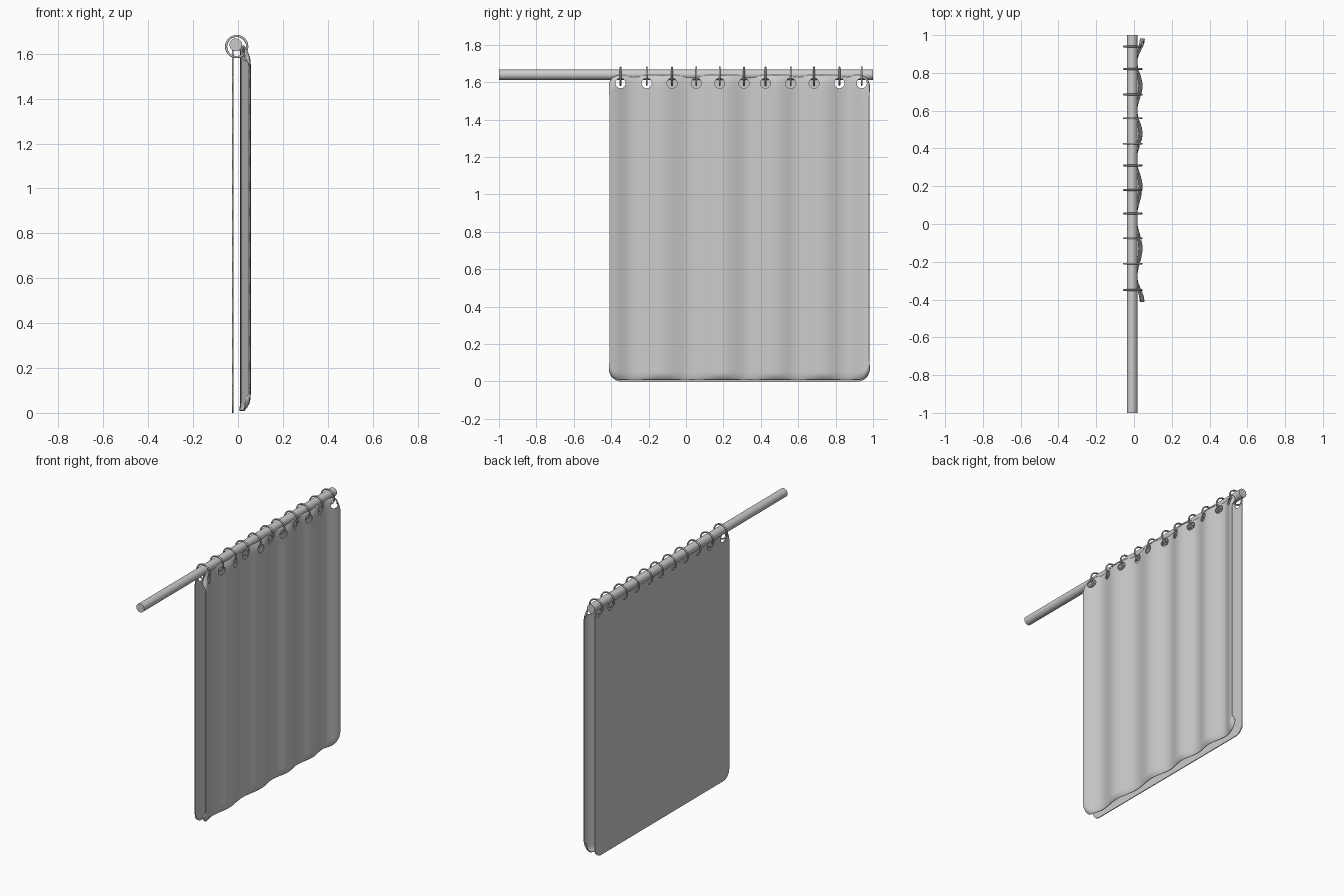
import bpy, math

if "Cube" in bpy.data.objects:
    bpy.data.objects.remove(bpy.data.objects["Cube"])

RINGS = [-0.35, -0.21, -0.075, 0.055, 0.18, 0.31, 0.425, 0.56, 0.685, 0.82, 0.94]
Y0, Y1 = -0.41, 0.98
ROD_X, ROD_Z = -0.01, 1.64


def smooth(ob):
    bpy.ops.object.select_all(action='DESELECT')
    ob.select_set(True)
    bpy.context.view_layer.objects.active = ob
    bpy.ops.object.shade_smooth_by_angle(angle=math.radians(40))


# Fold profile: (y, x) crests and troughs joined by cosine easing
FOLDS = [(-0.41, 0.052), (-0.28, 0.015), (-0.13, 0.042), (0.03, 0.012), (0.20, 0.042),
         (0.34, 0.012), (0.48, 0.042), (0.60, 0.015), (0.73, 0.042), (0.86, 0.015), (0.98, 0.054)]


def fold_x(y):
    for (a, xa), (b, xb) in zip(FOLDS, FOLDS[1:]):
        if y <= b + 1e-6:
            t = (y - a) / (b - a)
            return xa + (xb - xa) * (0.5 - 0.5 * math.cos(math.pi * t))
    return FOLDS[-1][1]


# Rounded rectangular cloth, with x given by a function of y and z
def cloth(name, z0, z1, r, thick, x_at, holes):
    n, mid = 8, 80
    corner = [r * (1 - math.cos(i / n * math.pi / 2)) for i in range(n)]
    ys = [Y0 + c for c in corner]
    ys += [Y0 + r + (Y1 - Y0 - 2 * r) * i / mid for i in range(mid + 1)]
    ys += [Y1 - c for c in reversed(corner)]
    ends = [0, 0.005, 0.012, 0.022, 0.035, 0.05, 0.07]
    verts, faces = [], []
    for y in ys:
        d = max(0, r - min(y - Y0, Y1 - y))
        inset = r - math.sqrt(max(0, r * r - d * d))
        lo, hi = z0 + inset, z1 - inset
        zs = [lo + e for e in ends]
        zs += [lo + 0.07 + (hi - lo - 0.14) * i / 12 for i in range(1, 12)]
        zs += [hi - e for e in reversed(ends)]
        verts += [(x_at(y, z - lo, hi - z), y, z) for z in zs]
    rows = len(zs)
    for i in range(len(ys) - 1):
        for j in range(rows - 1):
            a = i * rows + j
            faces.append((a, a + rows, a + rows + 1, a + 1))
    me = bpy.data.meshes.new(name)
    me.from_pydata(verts, [], faces)
    ob = bpy.data.objects.new(name, me)
    bpy.context.collection.objects.link(ob)
    smooth(ob)
    m = ob.modifiers.new("thickness", 'SOLIDIFY')
    m.thickness, m.offset = thick, 0
    # Eyelets for the rings
    parts = []
    for y in holes:
        bpy.ops.mesh.primitive_cylinder_add(vertices=24, radius=0.027, depth=0.3,
                                            location=(0, y, 1.594), rotation=(0, math.pi / 2, 0))
        parts.append(bpy.context.object)
    bpy.ops.object.select_all(action='DESELECT')
    for p in parts:
        p.select_set(True)
    bpy.context.view_layer.objects.active = parts[0]
    bpy.ops.object.join()
    cutter = parts[0]
    cutter.name = name + "_eyelet_cutter"
    cutter.hide_render = True
    cutter.display_type = 'WIRE'
    b = ob.modifiers.new("eyelets", 'BOOLEAN')
    b.operation, b.solver, b.object = 'DIFFERENCE', 'EXACT', cutter
    return ob


# Outer curtain rolls in slightly at its top and bottom hems
def curtain_x(y, up, down):
    roll = max(0, 1 - up / 0.035) ** 2 + max(0, 1 - down / 0.05) ** 2
    return fold_x(y) * (1 - 0.4 * roll)


cloth("curtain", 0.01, 1.636, 0.055, 0.006, curtain_x, RINGS)
cloth("liner", 0.0, 1.626, 0.06, 0.006, lambda y, up, down: -0.024, RINGS[:2] + RINGS[-2:])

# Rod
bpy.ops.mesh.primitive_cylinder_add(vertices=48, radius=0.028, depth=2,
                                    location=(ROD_X, 0, ROD_Z), rotation=(math.pi / 2, 0, 0))
bpy.context.object.name = "rod"
smooth(bpy.context.object)

# Hanging rings
for i, y in enumerate(RINGS):
    bpy.ops.mesh.primitive_torus_add(major_radius=0.047, minor_radius=0.005,
                                     major_segments=40, minor_segments=10,
                                     location=(-0.006, y, 1.632), rotation=(math.pi / 2, 0, 0))
    bpy.context.object.name = f"ring_{i + 1}"
    smooth(bpy.context.object)
